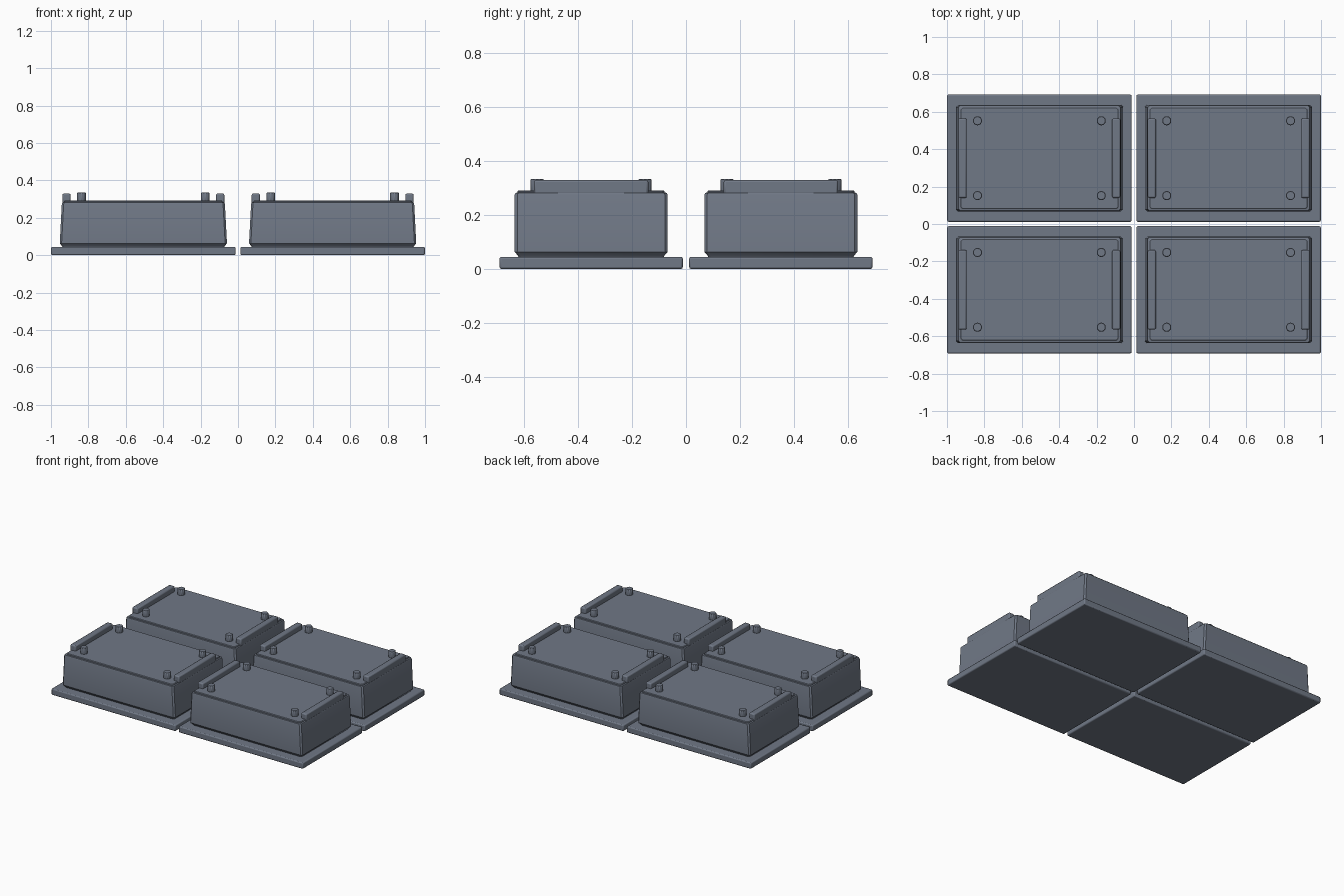
import bpy, bmesh, math

if "Cube" in bpy.data.objects:
    bpy.data.objects.remove(bpy.data.objects["Cube"])

grey = bpy.data.materials.new("slate grey")
grey.diffuse_color = (0.162, 0.188, 0.238, 1)
grey.use_nodes = True
grey.node_tree.nodes["Principled BSDF"].inputs["Base Color"].default_value = grey.diffuse_color


def finish(name, bm, loc, bevel=0.0, segments=2):
    bmesh.ops.recalc_face_normals(bm, faces=bm.faces)
    mesh = bpy.data.meshes.new(name)
    bm.to_mesh(mesh)
    bm.free()
    mesh.materials.append(grey)
    ob = bpy.data.objects.new(name, mesh)
    ob.location = loc
    bpy.context.collection.objects.link(ob)
    if bevel:
        mod = ob.modifiers.new("soft edges", 'BEVEL')
        mod.width = bevel
        mod.segments = segments
    bpy.ops.object.select_all(action='DESELECT')
    ob.select_set(True)
    bpy.context.view_layer.objects.active = ob
    bpy.ops.object.shade_smooth_by_angle(angle=math.radians(35))
    return ob


def box(name, size, loc, bevel):
    bm = bmesh.new()
    bmesh.ops.create_cube(bm, size=1)
    bmesh.ops.scale(bm, vec=size, verts=bm.verts)
    return finish(name, bm, loc, bevel)


def rect_loft(name, stations, corner, loc):
    """Stack of chamfered rectangles: (half x, half y, z)."""
    bm = bmesh.new()
    rings = []
    for hx, hy, z in stations:
        c = corner
        pts = [(hx, hy - c), (hx - c, hy), (c - hx, hy), (-hx, hy - c),
               (-hx, c - hy), (c - hx, -hy), (hx - c, -hy), (hx, c - hy)]
        rings.append([bm.verts.new((x, y, z)) for x, y in pts])
    for a, b in zip(rings, rings[1:]):
        for i in range(8):
            j = (i + 1) % 8
            bm.faces.new((a[i], a[j], b[j], b[i]))
    bm.faces.new(rings[0])
    bm.faces.new(rings[-1])
    return finish(name, bm, loc)


def peg(name, loc):
    bm = bmesh.new()
    bmesh.ops.create_cone(bm, cap_ends=True, segments=10, radius1=0.025,
                          radius2=0.025, depth=0.055)
    return finish(name, bm, loc, 0.003, 1)


# Tapered housing with rounded foot and a stepped rim
BODY = [(0.430, 0.268, 0.040), (0.436, 0.272, 0.050), (0.447, 0.284, 0.064),
        (0.436, 0.284, 0.274), (0.433, 0.281, 0.282), (0.424, 0.273, 0.284),
        (0.424, 0.273, 0.288), (0.420, 0.269, 0.292)]

# Four identical units in a two by two grid
for cx in (-0.506, 0.506):
    for cy in (-0.352, 0.352):
        box("base_plate", (0.986, 0.68, 0.045), (cx, cy, 0.0225), 0.007)
        rect_loft("housing", BODY, 0.010, (cx, cy, 0))
        for sx in (-1, 1):
            # Long rail beside each short edge
            box("side_rail", (0.044, 0.425, 0.055),
                (cx + sx * 0.411, cy, 0.3025), 0.008)
            # Corner pegs
            for sy in (-1, 1):
                peg("corner_peg", (cx + sx * 0.331, cy + sy * 0.2, 0.307))
